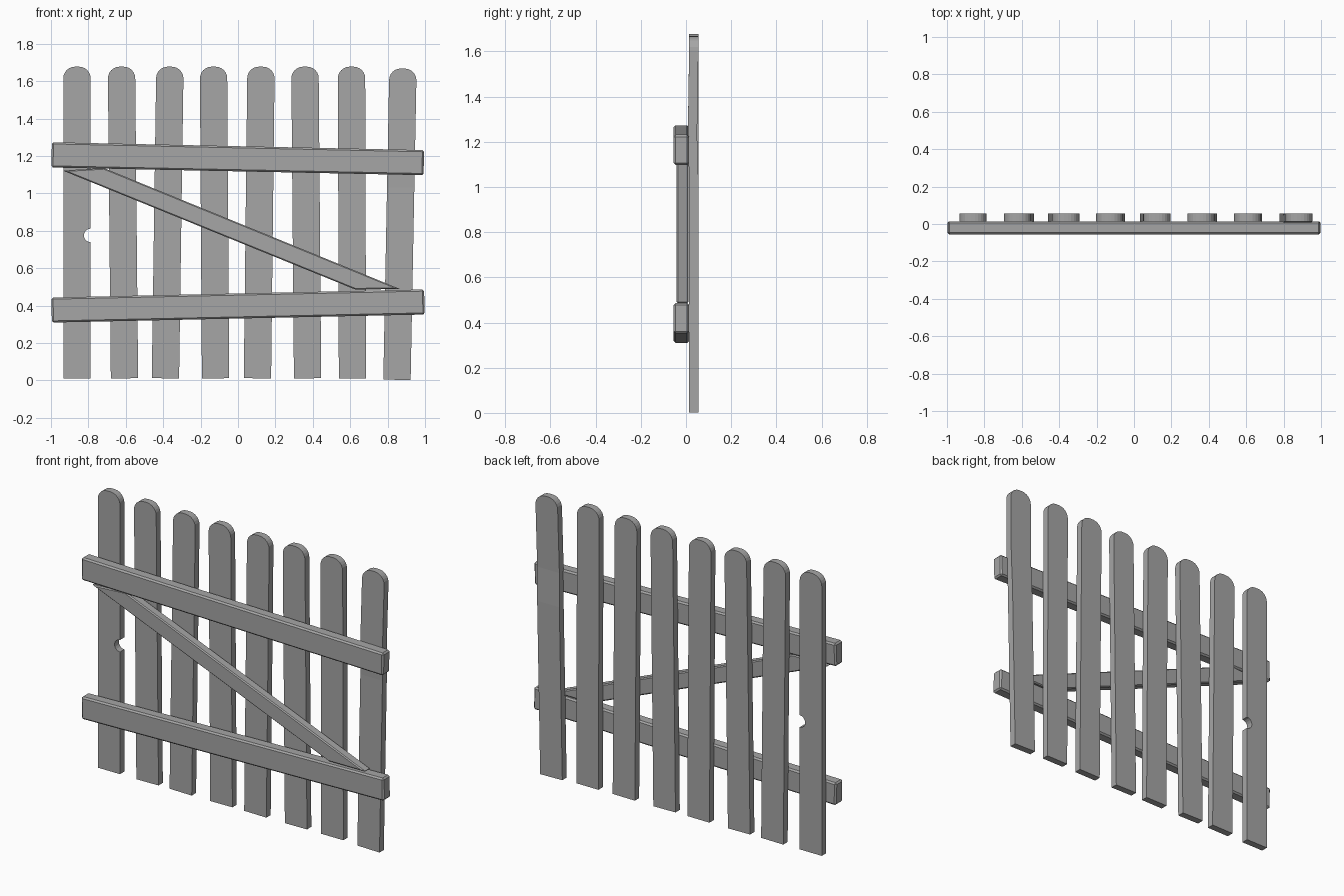
import bpy, bmesh, math

if "Cube" in bpy.data.objects:
    bpy.data.objects.remove(bpy.data.objects["Cube"])

wood = bpy.data.materials.new("grey wood")
wood.diffuse_color = (0.38, 0.38, 0.38, 1)
wood.use_nodes = True
wood.node_tree.nodes["Principled BSDF"].inputs["Base Color"].default_value = wood.diffuse_color


def board(name, outline, y0, y1, bevel=0.0, cuts=(), warp=None):
    """Extrude an x-z outline from y0 to y1, optionally cut and warped."""
    bm = bmesh.new()
    front = [bm.verts.new((x, y0, z)) for x, z in outline]
    back = [bm.verts.new((x, y1, z)) for x, z in outline]
    n = len(outline)
    bm.faces.new(front)
    bm.faces.new(back[::-1])
    for i in range(n):
        j = (i + 1) % n
        bm.faces.new((front[j], front[i], back[i], back[j]))
    for z in cuts:
        bmesh.ops.bisect_plane(bm, geom=bm.verts[:] + bm.edges[:] + bm.faces[:],
                               plane_co=(0, 0, z), plane_no=(0, 0, 1))
    if warp:
        for v in bm.verts:
            v.co.y += warp(v.co.z)
    bmesh.ops.recalc_face_normals(bm, faces=bm.faces[:])
    if bevel:
        bmesh.ops.bevel(bm, geom=bm.edges[:], offset=bevel, segments=1, affect='EDGES')
    me = bpy.data.meshes.new(name)
    bm.to_mesh(me)
    bm.free()
    me.materials.append(wood)
    ob = bpy.data.objects.new(name, me)
    bpy.context.collection.objects.link(ob)
    return ob


def picket_outline(xb, xt, z0, z1, notch=False):
    """Leaning slat with a rounded top and an optional half-round notch."""
    w, r, steps = 0.073, 0.062, 6
    pts = [(-w, z0), (w, z0)]
    if notch:
        pts += [(w + 0.036 * math.cos(a), 0.775 + 0.036 * math.sin(a))
                for a in (math.radians(270 - 180 * i / 8) for i in range(9))]
    for cx, start in ((w - r, 0), (r - w, 90)):
        for i in range(steps + 1):
            a = math.radians(start + 90 * i / steps)
            pts.append((cx + r * math.cos(a), z1 - r + r * math.sin(a)))
    slope = (xt - xb) / (z1 - z0)
    # lean by shearing x, with the matching tilt in z
    return [(x + xb + slope * (z - z0), z - slope * x) for x, z in pts]


# pickets: centre x at bottom and top
pickets = [(-0.861, -0.861), (-0.607, -0.623), (-0.388, -0.364), (-0.120, -0.131),
           (0.104, 0.123), (0.372, 0.358), (0.612, 0.607), (0.850, 0.882)]
for i, (xb, xt) in enumerate(pickets):
    last = i == len(pickets) - 1
    z0, z1 = (0.003, 1.667) if last else (0.011, 1.677)
    board(f"picket_{i + 1}", picket_outline(xb, xt, z0, z1, i == 0), 0.014, 0.055,
          cuts=(1.03, 1.23) if last else (),
          warp=(lambda z: -0.006 if abs(z - 1.23) < 0.01 else 0.0) if last else None)

# cross rails, slightly skewed
board("upper_rail", [(-0.998, 1.138), (0.992, 1.097), (0.995, 1.231), (-0.995, 1.273)],
      -0.055, 0.014, 0.009)
board("lower_rail", [(-0.995, 0.309), (0.998, 0.352), (0.995, 0.486), (-0.998, 0.443)],
      -0.055, 0.014, 0.009)

# diagonal brace with ends cut along the rails
board("diagonal_brace", [(-0.938, 1.122), (0.626, 0.486), (0.868, 0.488), (-0.716, 1.135)],
      -0.042, 0.012, 0.006)
